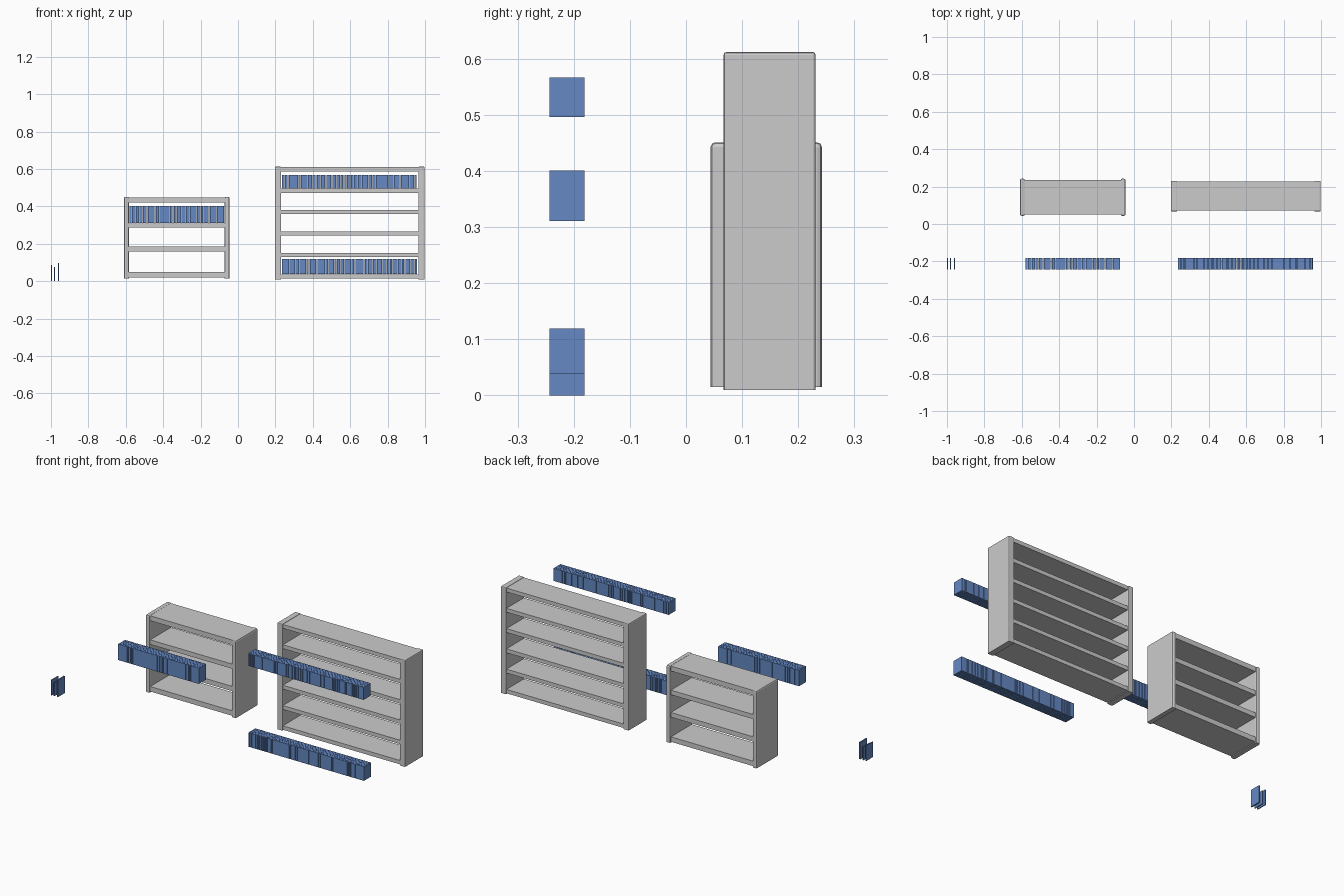
import bpy, bmesh, random
from mathutils import Matrix, Vector

if "Cube" in bpy.data.objects:
    bpy.data.objects.remove(bpy.data.objects["Cube"])

random.seed(4)
blue = bpy.data.materials.new("book_blue")
blue.diffuse_color = (0.13, 0.25, 0.55, 1)
blue.use_nodes = True
blue.node_tree.nodes["Principled BSDF"].inputs["Base Color"].default_value = blue.diffuse_color


def add_box(bm, lo, hi):
    lo, hi = Vector(lo), Vector(hi)
    m = Matrix.Translation((lo + hi) / 2) @ Matrix.Diagonal((*(hi - lo), 1))
    return bmesh.ops.create_cube(bm, size=1, matrix=m)["verts"]


def finish(bm, name, mat=None):
    me = bpy.data.meshes.new(name)
    bm.to_mesh(me)
    bm.free()
    ob = bpy.data.objects.new(name, me)
    bpy.context.collection.objects.link(ob)
    if mat:
        me.materials.append(mat)
    return ob


def side_panel(name, x0, x1, y0, y1, z0, z1, chamfer):
    # upright panel, chamfered on every edge except around the foot
    bm = bmesh.new()
    add_box(bm, (x0, y0, z0), (x1, y1, z1))
    edges = [e for e in bm.edges if max(v.co.z for v in e.verts) > z0 + 1e-4]
    bmesh.ops.bevel(bm, geom=edges, offset=chamfer, segments=2, profile=0.5,
                    affect='EDGES')
    finish(bm, name)


def bookcase(name, x0, x1, y0, y1, z0, z1, post, chamfer, inset, boards):
    side_panel(name + "_left_side", x0, x0 + post, y0, y1, z0, z1, chamfer)
    side_panel(name + "_right_side", x1 - post, x1, y0, y1, z0, z1, chamfer)
    # open-backed case: boards span between the sides
    for i, (b, t) in enumerate(boards):
        bm = bmesh.new()
        add_box(bm, (x0 + post - 0.004, y0 + inset, b),
                (x1 - post + 0.004, y1 - inset, t))
        finish(bm, f"{name}_shelf_{i + 1}")


def book_row(name, x0, x1, z0, z1):
    # thin upright books packed side by side with hairline gaps
    bm = bmesh.new()
    x = x0
    while x < x1 - 0.003:
        w = min(random.choice((0.005, 0.006, 0.008)), x1 - x)
        add_box(bm, (x, -0.243, z0), (x + w, -0.181, z1))
        x += w + 0.0008
    finish(bm, name, blue)


# Two bookcases
bookcase("small_bookcase", -0.61, -0.045, 0.044, 0.242, 0.015, 0.451, 0.026,
         0.008, 0.006,
         [(0.02, 0.048), (0.159, 0.186), (0.286, 0.312), (0.42, 0.448)])
bookcase("large_bookcase", 0.197, 0.998, 0.067, 0.231, 0.01, 0.612, 0.034,
         0.005, 0.004,
         [(0.014 + i * 0.1146, 0.036 + i * 0.1146) for i in range(6)])

# Rows of books standing in front of the cases
book_row("small_case_books", -0.58, -0.073, 0.311, 0.401)
book_row("large_case_top_books", 0.235, 0.958, 0.496, 0.567)
book_row("large_case_bottom_books", 0.235, 0.958, 0.039, 0.119)

# Three loose books
for i, (x, w, h) in enumerate([(-1.0, 0.005, 0.086), (-0.983, 0.005, 0.075),
                               (-0.963, 0.007, 0.096)]):
    bm = bmesh.new()
    add_box(bm, (x, -0.243, 0), (x + w, -0.181, h))
    finish(bm, f"loose_book_{i + 1}", blue)
